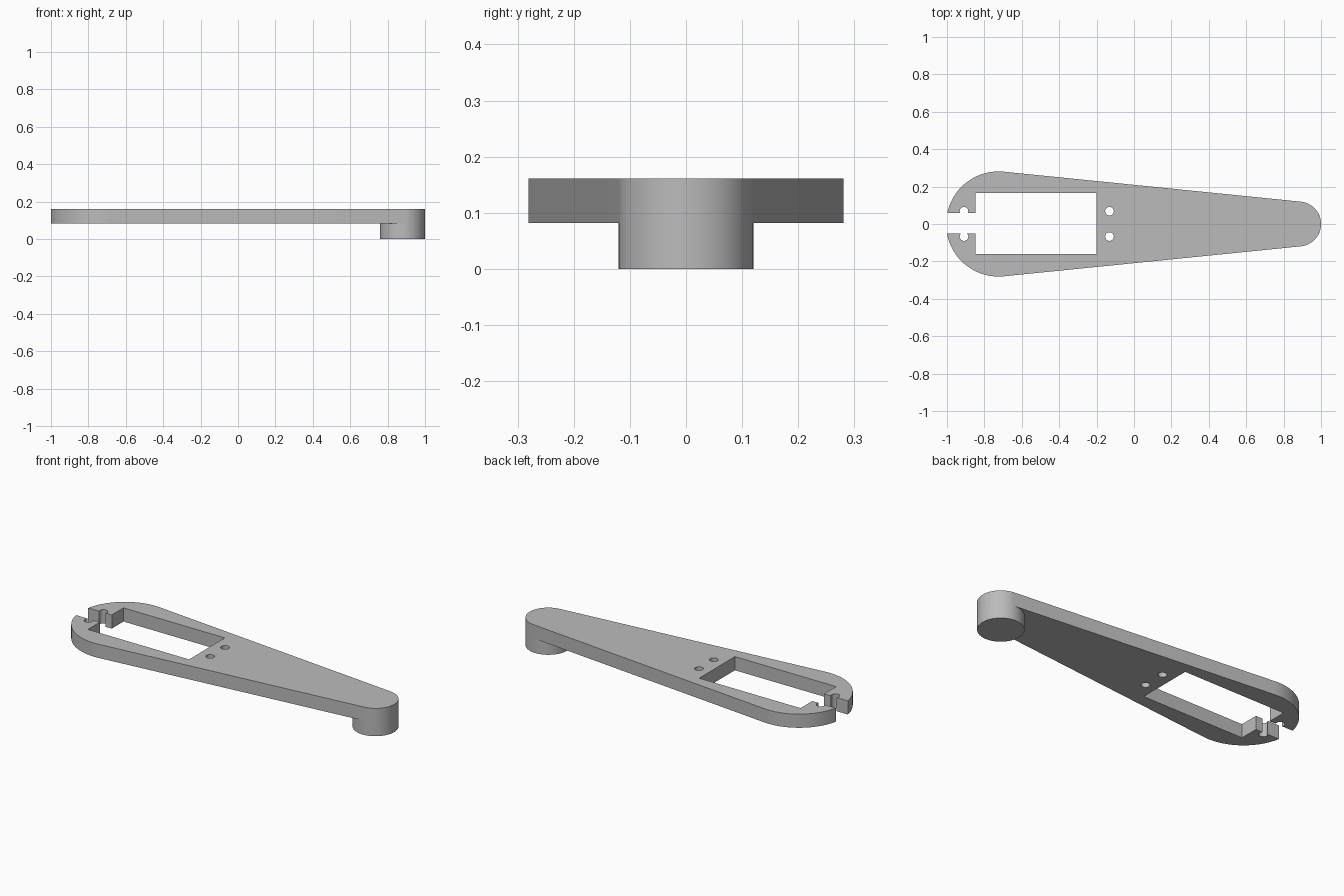
import bpy
import bmesh
from math import sin, cos, pi, asin, sqrt

if "Cube" in bpy.data.objects:
    bpy.data.objects.remove(bpy.data.objects["Cube"], do_unlink=True)

BOTTOM, TOP = 0.082, 0.161
BIG_R, TIP_R = 0.281, 0.12
SLOT_LOW, SLOT_HIGH = -0.051, 0.058
BIG_X = -1 + sqrt(BIG_R ** 2 - SLOT_LOW ** 2)
TIP_X = 1 - TIP_R

grey = bpy.data.materials.new("plain grey")
grey.use_nodes = True
colour = (0.5, 0.5, 0.5, 1)
grey.diffuse_color = colour
grey.node_tree.nodes["Principled BSDF"].inputs["Base Color"].default_value = colour


def arc(cx, cy, r, start, end, steps):
    angles = [start + (end - start) * i / steps for i in range(steps + 1)]
    return [(cx + r * cos(a), cy + r * sin(a)) for a in angles]


def prism(name, outline, z0, z1):
    """Extrude a flat outline from z0 up to z1."""
    bm = bmesh.new()
    base = bm.faces.new([bm.verts.new((x, y, z0)) for x, y in outline])
    grown = bmesh.ops.extrude_face_region(bm, geom=[base], use_keep_orig=True)
    verts = [g for g in grown["geom"] if isinstance(g, bmesh.types.BMVert)]
    bmesh.ops.translate(bm, verts=verts, vec=(0, 0, z1 - z0))
    bmesh.ops.recalc_face_normals(bm, faces=bm.faces)
    mesh = bpy.data.meshes.new(name)
    bm.to_mesh(mesh)
    bm.free()
    mesh.materials.append(grey)
    obj = bpy.data.objects.new(name, mesh)
    bpy.context.collection.objects.link(obj)
    return obj


def select(obj):
    bpy.ops.object.select_all(action="DESELECT")
    obj.select_set(True)
    bpy.context.view_layer.objects.active = obj


def cut(target, outline):
    """Cut a vertical opening through the target."""
    cutter = prism("cutter", outline, BOTTOM - 0.1, TOP + 0.1)
    cutter.hide_render = True
    select(target)
    mod = target.modifiers.new("opening", "BOOLEAN")
    mod.operation = "DIFFERENCE"
    mod.solver = "EXACT"
    mod.object = cutter
    bpy.ops.object.modifier_apply(modifier=mod.name)
    bpy.data.objects.remove(cutter, do_unlink=True)


def rectangle(x0, x1, y0, y1):
    return [(x0, y0), (x1, y0), (x1, y1), (x0, y1)]


# Tapered arm: two round ends joined by tangent sides
touch = pi / 2 - asin((BIG_R - TIP_R) / (TIP_X - BIG_X))
outline = arc(TIP_X, 0, TIP_R, -touch, touch, 48)
outline += arc(BIG_X, 0, BIG_R, touch, 2 * pi - touch, 64)
arm = prism("arm_plate", outline, BOTTOM, TOP)

# Rectangular window, cable slot and screw holes
cut(arm, rectangle(-0.848, -0.2, -0.161, 0.165))
cut(arm, rectangle(-1.1, -0.84, SLOT_LOW, SLOT_HIGH))
for x in (-0.909, -0.131):
    for y in (-0.067, 0.068):
        cut(arm, arc(x, y, 0.023, 0, 2 * pi, 32)[:-1])

# Round boss under the narrow end
boss = prism("tip_boss", arc(TIP_X, 0, TIP_R, 0, 2 * pi, 64)[:-1], 0, BOTTOM)

for obj in (arm, boss):
    select(obj)
    bpy.ops.object.shade_smooth_by_angle(angle=pi / 6)
